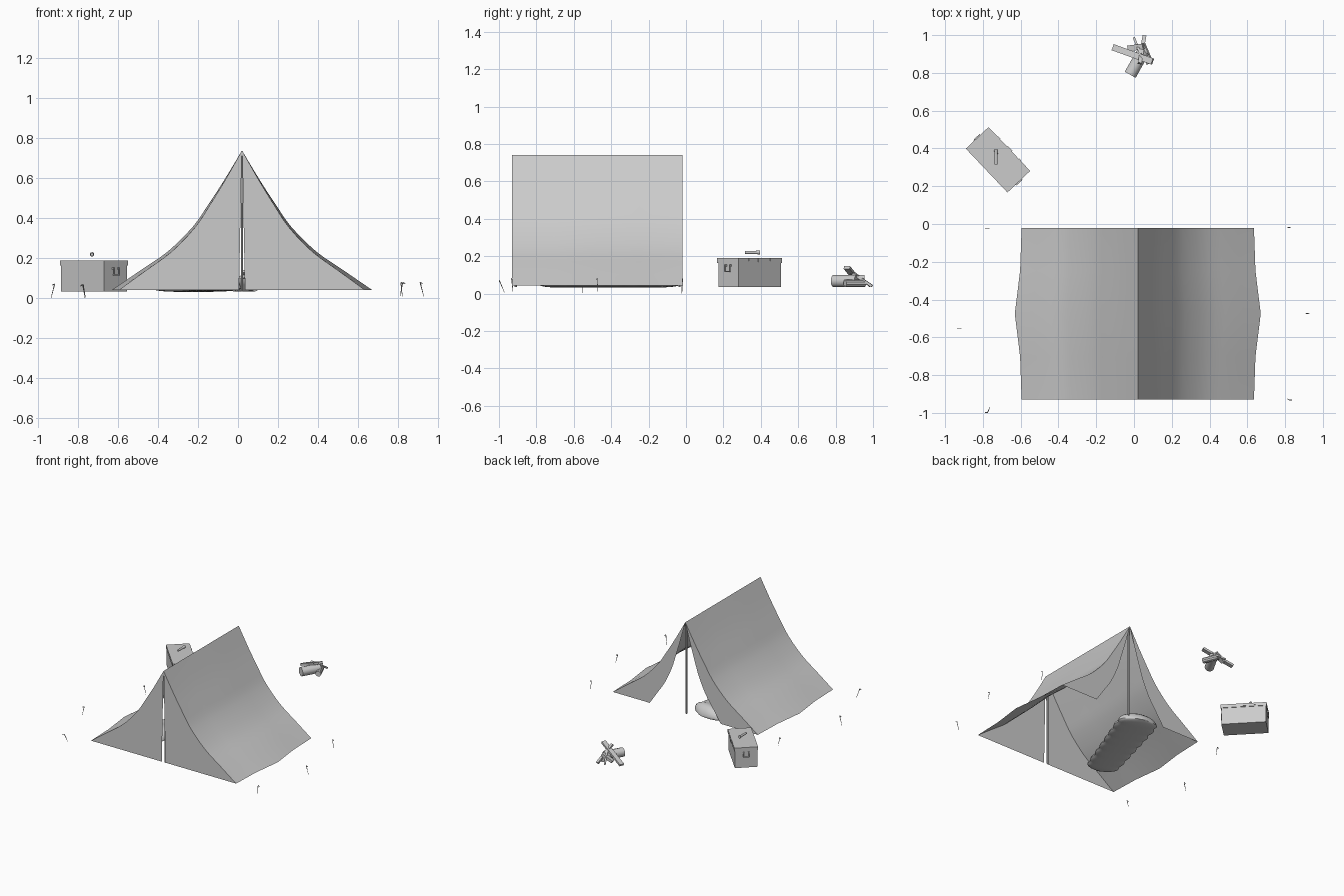
import bpy, bmesh, math
from mathutils import Vector, Matrix

if "Cube" in bpy.data.objects:
    bpy.data.objects.remove(bpy.data.objects["Cube"])


def make(name, bm, smooth=False):
    bmesh.ops.recalc_face_normals(bm, faces=bm.faces[:])
    me = bpy.data.meshes.new(name)
    bm.to_mesh(me)
    bm.free()
    ob = bpy.data.objects.new(name, me)
    bpy.context.collection.objects.link(ob)
    if smooth:
        bpy.ops.object.select_all(action='DESELECT')
        ob.select_set(True)
        bpy.context.view_layer.objects.active = ob
        bpy.ops.object.shade_smooth_by_angle(angle=math.radians(35))
    return ob


def loft(name, rows, smooth=True, closed=False, caps=False):
    """Skin a list of equal-length point rows."""
    bm = bmesh.new()
    vs = [[bm.verts.new(p) for p in r] for r in rows]
    n = len(rows[0])
    for a, b in zip(vs, vs[1:]):
        for i in range(n if closed else n - 1):
            j = (i + 1) % n
            bm.faces.new((a[i], a[j], b[j], b[i]))
    if caps:
        bm.faces.new(vs[0])
        bm.faces.new(vs[-1])
    bmesh.ops.remove_doubles(bm, verts=bm.verts[:], dist=1e-5)
    return make(name, bm, smooth)


def frame(p, q):
    d = Vector(q) - Vector(p)
    m = d.to_track_quat('Z', 'Y').to_matrix().to_4x4()
    return Matrix.Translation((Vector(p) + Vector(q)) / 2) @ m, d.length


def rod(name, p, q, r, sides=8, r2=None):
    m, l = frame(p, q)
    bm = bmesh.new()
    bmesh.ops.create_cone(bm, cap_ends=True, segments=sides, radius1=r,
                          radius2=r if r2 is None else r2, depth=l, matrix=m)
    return make(name, bm, True)


def box(name, size, mat):
    bm = bmesh.new()
    bmesh.ops.create_cube(bm, size=1, matrix=mat @ Matrix.Diagonal((*size, 1)))
    return make(name, bm)


def beam(name, p, q, w, h):
    m, l = frame(p, q)
    return box(name, (w, h, l), m)


# Tent canvas
CX, Y0, Y1 = 0.02, -0.93, -0.02
key = [(0, .74), (.085, .59), (.165, .46), (.235, .355), (.35, .235), (.48, .14), (.615, .042)]
prof = []
for i in range(len(key) - 1):
    p0, p1, p2, p3 = (Vector(key[max(0, min(len(key) - 1, i + k))]) for k in (-1, 0, 1, 2))
    for s in range(3):
        t = s / 3
        prof.append(.5 * (2 * p1 + (p2 - p0) * t + (2 * p0 - 5 * p1 + 4 * p2 - p3) * t * t
                          + (3 * p1 - p0 - 3 * p2 + p3) * t ** 3))
prof.append(Vector(key[-1]))

bulge = [0, .008, .036, .008, 0]
for side, s in (("left", -1), ("right", 1)):
    rows = []
    for k, b in enumerate(bulge):
        y = Y0 + (Y1 - Y0) * k / 4
        rows.append([(CX + s * (d + b * d / .615), y, z) for d, z in prof])
    loft(side + "_roof", rows)
    # closed front door, narrow gap in the middle
    outer = [(CX + s * d, Y0, z) for d, z in prof]
    inner = [(CX + s * min(d, .014 * (.74 - z) / .7 + .001), Y0, z) for d, z in prof]
    loft(side + "_front_door", [outer, inner])
    # back door drawn aside
    outer = [(CX + s * d, Y1, z) for d, z in prof]
    inner = [(CX + s * d * .49, Y1, z) for d, z in prof]
    loft(side + "_back_door", [outer, inner])

# Tent poles
rod("front_pole", (CX, -.91, .035), (CX, -.91, .73), .006)
rod("back_pole", (CX, -.035, .035), (CX, -.035, .73), .006)

# Tent pegs: foot and head of each
pegs = [((-.765, -.025, 0), (-.776, -.025, .068)), ((.822, -.018, .01), (.815, -.018, .08)),
        ((-.935, -.552, .002), (-.917, -.552, .072)), ((.929, -.472, .01), (.911, -.475, .08)),
        ((-.763, -.97, .005), (-.775, -.998, .07)), ((.81, -.925, .01), (.824, -.932, .08))]
for i, (a, b) in enumerate(pegs):
    rod(f"peg_{i}", a, b, .001, 6, .0028)
    out = Vector((math.copysign(.012, b[0]), 0, -.006))
    rod(f"peg_hook_{i}", b, Vector(b) + out, .0025, 6)

# Sleeping bag: quilted, flat underneath
foot, head = Vector((-.34, -.78, 0)), Vector((-.1, -.04, 0))
ax = (head - foot).normalized()
side = Vector((ax.y, -ax.x, 0))
rows = []
N = 40
for k in range(N + 1):
    t = k / N
    c = foot.lerp(head, t)
    end = max(.02, min(1, t / .1, (1 - t) / .12))
    end = math.sqrt(1 - (1 - end) ** 2)
    puff = 1 - .1 * abs(math.cos(t * math.pi * 8)) ** 4
    w = (.115 + .04 * t) * end * puff
    h = (.05 + .03 * max(0, t - .7) / .3) * end * puff
    row = []
    for j in range(20):
        a = 2 * math.pi * j / 20
        z = .05 + math.sin(a) * (h if math.sin(a) > 0 else .017 * end)
        row.append(c + side * w * math.cos(a) + Vector((0, 0, z)))
    rows.append(row)
loft("sleeping_bag", rows, closed=True, caps=True)

# Chest: body, lid, end handles, latches and hinges
C = Matrix.Translation((-.72, .34, 0)) @ Matrix.Rotation(math.radians(-46.5), 4, 'Z')
T = lambda x, y, z: C @ Matrix.Translation((x, y, z))
box("chest_body", (.312, .158, .13), T(0, 0, .1))
box("chest_lid", (.32, .166, .026), T(0, 0, .177))
for s in (-1, 1):
    x0, x1 = s * .155, s * .163
    for y in (-.018, .018):
        beam("chest_handle_arm", C @ Vector((x1, y, .152)), C @ Vector((x1, y, .118)), .005, .005)
        box("chest_handle_mount", (.012, .01, .01), T(s * .159, y, .15))
    beam("chest_handle_grip", C @ Vector((x1, -.02, .118)), C @ Vector((x1, .02, .118)), .006, .006)
box("chest_latch", (.035, .006, .02), T(0, .085, .178))
for x in (-.08, .08):
    box("chest_hinge", (.016, .005, .014), T(x, .084, .18))

# Torch above the chest
rod("torch_body", (-.73, .315, .22), (-.73, .375, .22), .008, 12)
rod("torch_head", (-.73, .37, .22), (-.73, .395, .22), .0085, 12, .011)

# Firewood pile
rod("log", (-.02, .79, .067), (.05, .915, .067), .033, 12)
rod("small_log", (.085, .85, .055), (.04, .955, .055), .02, 10)
beam("top_plank", (-.11, .935, .046), (.098, .86, .14), .034, .016)
beam("leaning_plank", (.03, .85, .135), (.055, .995, .04), .02, .014)
beam("low_plank", (-.03, .93, .05), (.05, .94, .09), .03, .02)
beam("stick", (0, .985, .04), (.035, .9, .11), .012, .01)
